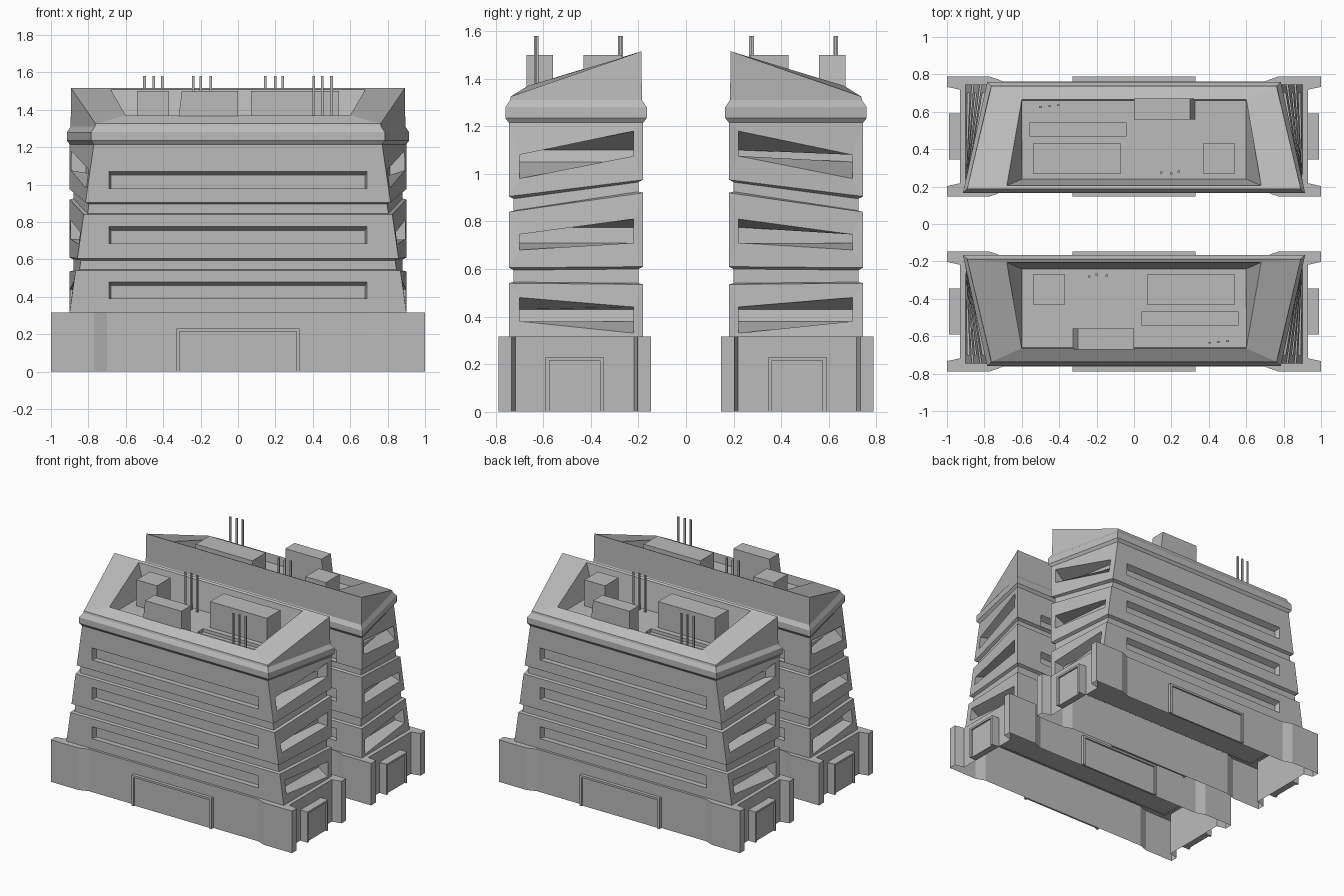
import bpy, bmesh
from math import pi
from mathutils import Matrix

cube = bpy.data.objects.get("Cube")
if cube:
    bpy.data.objects.remove(cube, do_unlink=True)

concrete = bpy.data.materials.new("concrete_grey")
concrete.use_nodes = True
GREY = (0.5, 0.5, 0.5, 1)
concrete.diffuse_color = GREY
concrete.node_tree.nodes["Principled BSDF"].inputs["Base Color"].default_value = GREY

CENTRE = -0.468   # middle of the front block in y
parts = []


def bridge(bm, a, b):
    """Join two loops of equal length with a band of quads."""
    for i in range(len(a)):
        j = (i + 1) % len(a)
        bm.faces.new([bm.verts.new(p) for p in (a[i], a[j], b[j], b[i])])


def panel(bm, *loops):
    """Fill the first loop, stepping through the nested ones as recesses."""
    for a, b in zip(loops, loops[1:]):
        bridge(bm, a, b)
    bm.faces.new([bm.verts.new(p) for p in loops[-1]])


def loft(name, rings, recesses={}, top=()):
    """Shell through the rings, open below, with optional recessed panels."""
    bm = bmesh.new()
    for k, (a, b) in enumerate(zip(rings, rings[1:])):
        for i in range(len(a)):
            j = (i + 1) % len(a)
            panel(bm, [a[i], a[j], b[j], b[i]], *recesses.get((k, i), ()))
    panel(bm, rings[-1], *top)
    bmesh.ops.remove_doubles(bm, verts=bm.verts, dist=0.0001)
    bmesh.ops.recalc_face_normals(bm, faces=bm.faces)
    mesh = bpy.data.meshes.new(name)
    bm.to_mesh(mesh)
    bm.free()
    mesh.materials.append(concrete)
    obj = bpy.data.objects.new(name, mesh)
    bpy.context.collection.objects.link(obj)
    parts.append(obj)


def rect(x0, x1, y0, y1, z):
    return [(x0, y0, z), (x1, y0, z), (x1, y1, z), (x0, y1, z)]


def box(name, x0, x1, y0, y1, z0, z1):
    loft(name, [rect(x0, x1, y0, y1, z0), rect(x0, x1, y0, y1, z1)])


# Podium with flared corner piers, hollow underneath
quarter = [(0.93, 0.25), (1, 0.265), (1, 0.32), (0.77, 0.32), (0.70, 0.295)]
plan = quarter + [(-x, y) for x, y in quarter[::-1]]
plan += [(-x, -y) for x, y in plan]
loft("podium", [[(x, y + CENTRE, z) for x, y in plan] for z in (0, 0.315)])


# Tower: the front narrows with height, the inner face stays wide
def front_x(z):
    return 0.90 - 0.13 * (z - 0.32) / 0.9


def tower_ring(zf, zb, inset):
    fx, bx = front_x(min(zf, 1.22)) - inset, 0.9 - inset
    fy, by = -0.745 + inset, -0.18 - inset
    return [(-fx, fy, zf), (fx, fy, zf), (bx, by, zb), (-bx, by, zb)]


levels = [(0.31, 0.31, 0), (0.54, 0.535, 0), (0.545, 0.54, 0.02), (0.595, 0.6, 0.02), (0.605, 0.61, 0),
          (0.84, 0.92, 0), (0.845, 0.925, 0.02), (0.895, 0.965, 0.02), (0.905, 0.975, 0),
          (1.215, 1.215, 0), (1.235, 1.235, -0.015), (1.28, 1.28, -0.015), (1.31, 1.31, 0.005),
          (1.325, 1.515, 0.008)]
TIERS = (0, 4, 8)   # levels that start a window storey
recesses = {}

# Long window strips on the front and inner faces
for tier, z0, z1 in zip(TIERS, (0.39, 0.685, 0.98), (0.48, 0.775, 1.07)):
    for side, y, d in ((0, -0.745, 1), (2, -0.18, -1)):
        recesses[tier, side] = [
            [(-d * x, yy, z0), (d * x, yy, z0), (d * x, yy, top), (-d * x, yy, top)]
            for x, yy, top in ((0.69, y, z1), (0.68, y + 0.04 * d, z1 - 0.02))]

# Slanted end windows, each narrowing to a level panel
end_windows = [((0.38, 0.33, 0.44, 0.48), (0.38, 0.43)),
               ((0.68, 0.71, 0.81, 0.745), (0.71, 0.775)),
               ((0.98, 1.075, 1.18, 1.08), (1.05, 1.10))]
for tier, (heights, (low, high)) in zip(TIERS, end_windows):
    opening, inner = [], []
    for y, z, zi in zip((-0.70, -0.22, -0.22, -0.70), heights, (low, low, high, high)):
        t = (y + 0.745) / 0.565
        x = front_x(z) * (1 - t) + 0.9 * t
        opening.append((x, y, z))
        inner.append((x - 0.08, y, zi))
    recesses[tier, 1] = [opening, inner]
    recesses[tier, 3] = [[(-loop[i][0], *loop[i][1:]) for i in (1, 0, 3, 2)]
                         for loop in (opening, inner)]

# Sloping roof rim around a sunken deck with a shallow slot
rim = [(-0.60, -0.665, 1.37), (0.60, -0.665, 1.37), (0.68, -0.205, 1.507), (-0.68, -0.205, 1.507)]
loft("tower", [tower_ring(*lv) for lv in levels], recesses,
     [rim, rect(-0.6, 0.6, -0.66, -0.24, 1.305),
      rect(0.04, 0.56, -0.54, -0.47, 1.305), rect(0.04, 0.56, -0.54, -0.47, 1.28)])

# Rooftop plant
box("small_roof_unit", -0.54, -0.37, -0.43, -0.27, 1.305, 1.50)
box("long_roof_unit", 0.07, 0.54, -0.43, -0.27, 1.305, 1.50)
loft("front_roof_unit", [rect(-0.325, 0, -0.67, -0.56, 1.305), rect(-0.30, 0, -0.67, -0.56, 1.50)])
for x, y in ((-0.24, -0.28), (-0.20, -0.27), (-0.145, -0.275),
             (0.405, -0.635), (0.45, -0.63), (0.50, -0.625)):
    box("antenna", x - 0.007, x + 0.007, y - 0.005, y + 0.005, 1.305, 1.58)


# Doorways: a raised frame around a set-back panel
def doorway(name, half, wall, face, place):
    h, g = half, half - 0.016
    frame = [(-h, 0), (-h, 0.23), (h, 0.23), (h, 0), (g, 0), (g, 0.215), (-g, 0.215), (-g, 0)]
    leaf = [(-g, 0), (-g, 0.215), (g, 0.215), (g, 0)]
    loft(name + "_frame", [[place(u, d, z) for u, z in frame] for d in (wall, face)])
    loft(name + "_panel", [[place(u, d, z) for u, z in leaf] for d in (wall, face - 0.012)])


for side in (-1, 1):
    doorway("long_side_door", 0.33, 0.295, 0.32, lambda u, d, z: (u, CENTRE + side * d, z))
    doorway("end_door", 0.122, 0.93, 0.99, lambda u, d, z: (side * d, CENTRE + u, z))

# Second block: the first turned half way round
for obj in parts[:]:
    twin = obj.copy()
    twin.name = "rear_" + obj.name.split(".")[0]
    twin.matrix_world = Matrix.Rotation(pi, 4, "Z")
    bpy.context.collection.objects.link(twin)
